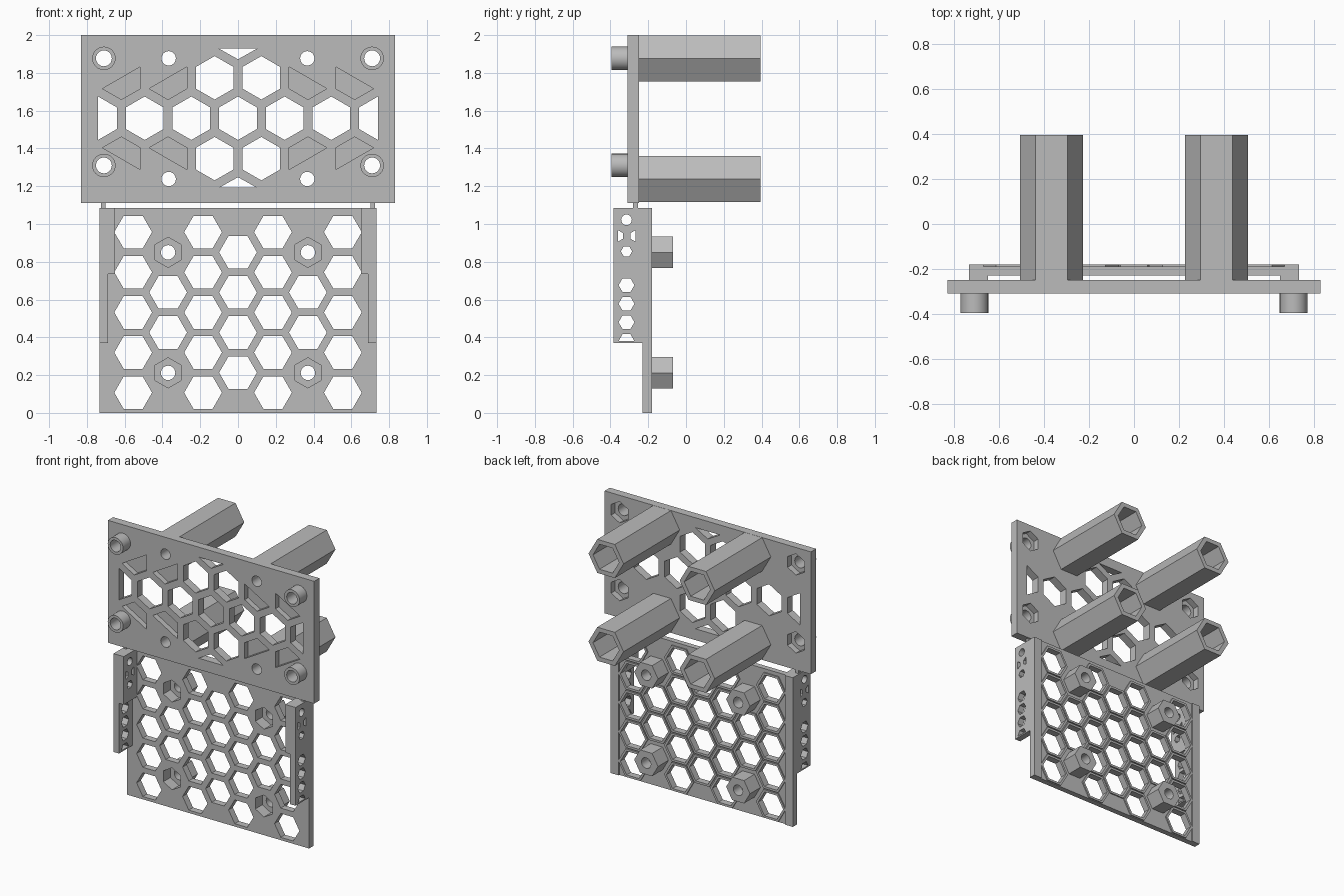
import bpy, bmesh
from math import cos, sin, radians

cube = bpy.data.objects.get("Cube")
if cube:
    bpy.data.objects.remove(cube, do_unlink=True)

grey = bpy.data.materials.new("matte grey")
grey.use_nodes = True
grey.diffuse_color = (0.5, 0.5, 0.5, 1)
grey.node_tree.nodes["Principled BSDF"].inputs["Base Color"].default_value = (0.5, 0.5, 0.5, 1)


# Profiles
def arc(u, v, r, start, step, count):
    return [(u + r * cos(radians(start + step * i)),
             v + r * sin(radians(start + step * i))) for i in range(count)]


def flat_hex(u, v, r):
    return arc(u, v, r, 0, 60, 6)


def point_hex(u, v, r):
    return arc(u, v, r, 30, 60, 6)


def half_hex(u, v, r, start):
    return arc(u, v, r, start, 60, 4)


def circle(u, v, r):
    return arc(u, v, r, 0, 15, 24)


def rect(u0, u1, v0, v1):
    return [(u0, v0), (u1, v0), (u1, v1), (u0, v1)]


# Mesh of prisms extruded along one axis
def prisms(name, profiles, a, b, axis="y"):
    bm = bmesh.new()
    for pts in profiles:
        ends = [[bm.verts.new((u, t, v) if axis == "y" else (t, u, v)) for u, v in pts]
                for t in (a, b)]
        for ring in ends:
            bm.faces.new(ring)
        n = len(pts)
        for i in range(n):
            j = (i + 1) % n
            bm.faces.new((ends[0][i], ends[0][j], ends[1][j], ends[1][i]))
    bmesh.ops.recalc_face_normals(bm, faces=bm.faces)
    mesh = bpy.data.meshes.new(name)
    bm.to_mesh(mesh)
    bm.free()
    mesh.materials.append(grey)
    obj = bpy.data.objects.new(name, mesh)
    bpy.context.collection.objects.link(obj)
    return obj


def activate(obj):
    bpy.ops.object.select_all(action="DESELECT")
    obj.select_set(True)
    bpy.context.view_layer.objects.active = obj


# Finished part: prisms minus groups of (profiles, from, to) cuts
def part(name, profiles, a, b, cuts=(), axis="y", cut_axis="y"):
    obj = prisms(name, profiles, a, b, axis)
    activate(obj)
    for shapes, c, d in cuts:
        cutter = prisms("cutter", shapes, c, d, cut_axis)
        cutter.hide_render = True
        mod = obj.modifiers.new("cut", "BOOLEAN")
        mod.operation = "DIFFERENCE"
        mod.solver = "EXACT"
        mod.object = cutter
        activate(obj)
        bpy.ops.object.modifier_apply(modifier=mod.name)
        bpy.data.objects.remove(cutter, do_unlink=True)
    activate(obj)
    bpy.ops.object.shade_smooth_by_angle(angle=radians(30))
    return obj


SIDES = (-1, 1)
pegs = [(s * 0.71, z) for s in SIDES for z in (1.31, 1.877)]
tubes = [(s * 0.367, z) for s in SIDES for z in (1.238, 1.877)]
mounts = [(s * 0.37, z) for s in SIDES for z in (0.212, 0.85)]

# Upper plate: honeycomb windows, screw holes, blind half-hex pockets
MID, PITCH, ROW, R = 1.56, 0.247, 0.214, 0.115
windows = [point_hex(i * PITCH, MID, R) for i in range(-2, 3)]
windows += [point_hex(s * PITCH / 2, MID + k * ROW, R) for s in SIDES for k in SIDES]
windows += [half_hex(s * 3 * PITCH, MID, R, -90 if s < 0 else 90) for s in SIDES]
windows += [[(-0.1, MID + k * 0.368), (0.1, MID + k * 0.368), (0, MID + k * 0.312)]
            for k in SIDES]
screws = [circle(x, z, 0.042) for x, z in pegs] + [circle(x, z, 0.038) for x, z in tubes]
starts = {(-1, 1): -150, (1, 1): 150, (-1, -1): -30, (1, -1): 30}
pockets = [half_hex(s * PITCH * m, MID + k * ROW, R, starts[s, k])
           for s in SIDES for k in SIDES for m in (1.5, 2.5)]
nuts = [point_hex(x, z, 0.078) for x, z in pegs]
part("upper_plate", [rect(-0.83, 0.83, 1.11, 2)], -0.31, -0.25,
     [(windows + screws, -0.4, -0.1), (pockets, -0.4, -0.27), (nuts, -0.295, -0.1)])

# Round pegs on the front of the upper plate
for i, (x, z) in enumerate(pegs):
    part(f"front_peg_{i + 1}", [circle(x, z, 0.062)], -0.395, -0.31,
         [([circle(x, z, 0.042)], -0.5, -0.2)])

# Long hexagonal tubes on the back
for i, (x, z) in enumerate(tubes):
    part(f"long_standoff_{i + 1}", [flat_hex(x, z, 0.141)], -0.25, 0.395,
         [([flat_hex(x, z, 0.105)], -0.22, 0.5), ([circle(x, z, 0.038)], -0.3, 0.1)])

# Lower plate: honeycomb grid with nut recesses at the mounts
cells = []
for col in range(-3, 4):
    odd = col % 2
    for row in range(5 if odd else 4):
        if abs(col) == 2 and row in (0, 3):
            continue
        cells.append((col * 0.185, 0.107 + 0.2125 * row + (0 if odd else 0.106)))
holes = [flat_hex(x, z, 0.1) for x, z in cells]
recesses = [point_hex(x, z, 0.08) for x, z in mounts]
part("lower_plate", [rect(-0.733, 0.733, 0, 1.085)], -0.23, -0.19,
     [(holes + recesses, -0.3, -0.1)])

# Raised rims round the cells, and edge strips
part("cell_rims", [flat_hex(x, z, 0.118) for x, z in cells], -0.19, -0.181,
     [(holes, -0.3, -0.1)])
for s, side in zip(SIDES, ("right", "left")):
    part(f"edge_strip_{side}", [rect(*sorted((s * 0.67, s * 0.733)), 0, 1.085)],
         -0.19, -0.181)

# Short hexagonal standoffs on the back of the lower plate
for i, (x, z) in enumerate(mounts):
    part(f"short_standoff_{i + 1}", [flat_hex(x, z, 0.096)], -0.19, -0.07,
         [([point_hex(x, z, 0.08)], -0.25, -0.15), ([circle(x, z, 0.038)], -0.2, 0)])

# Stepped side flanges with a column of holes, and link tabs to the upper plate
Y = -0.315
flange_holes = [circle(Y, 1.022, 0.028), flat_hex(Y, 0.855, 0.03),
                half_hex(-0.36, 0.937, 0.03, -90), half_hex(-0.268, 0.937, 0.03, 90),
                half_hex(Y, 0.38, 0.042, 0)]
flange_holes += [flat_hex(Y, z, 0.042) for z in (0.48, 0.578, 0.676)]
for s, side in zip(SIDES, ("right", "left")):
    step = [(0.733, 0.37), (0.733, 1.085), (0.65, 1.085),
            (0.65, 0.735), (0.688, 0.735), (0.688, 0.37)]
    part(f"side_flange_{side}", [[(s * x, z) for x, z in step]], -0.385, -0.23,
         [(flange_holes, s * 0.5, s * 0.9)], cut_axis="x")
    part(f"link_tab_{side}", [rect(*sorted((s * 0.702, s * 0.726)), 1.085, 1.11)],
         -0.28, -0.255)
